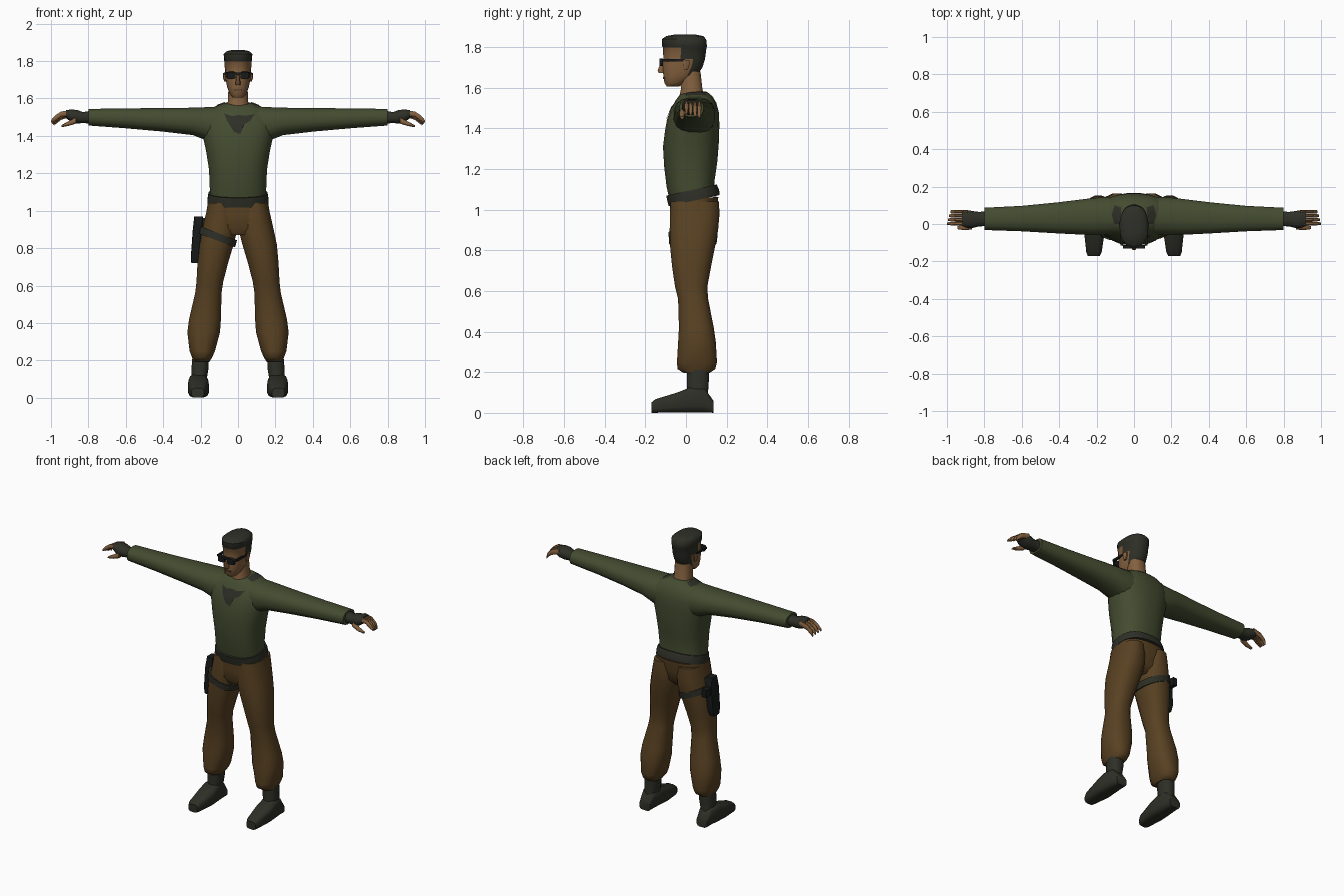
import bpy, bmesh, math
from mathutils import Vector
from mathutils.bvhtree import BVHTree


def material(name, r, g, b):
    m = bpy.data.materials.new(name)
    m.diffuse_color = (r, g, b, 1)
    return m


GREEN = material("olive shirt", 0.058, 0.072, 0.030)
BROWN = material("brown trousers", 0.098, 0.053, 0.016)
DARK = material("dark cloth", 0.027, 0.029, 0.020)
SKIN = material("skin", 0.235, 0.120, 0.050)
LIP = material("lip", 0.110, 0.050, 0.025)
BLACK = material("black", 0.009, 0.010, 0.010)


def finish(name, bm, mats, rule=None, angle=50):
    bmesh.ops.recalc_face_normals(bm, faces=bm.faces)
    if rule:
        for f in bm.faces:
            f.material_index = rule(f.calc_center_median())
    me = bpy.data.meshes.new(name)
    bm.to_mesh(me)
    bm.free()
    for m in mats:
        me.materials.append(m)
    me.shade_smooth()
    me.set_sharp_from_angle(angle=math.radians(angle))
    ob = bpy.data.objects.new(name, me)
    bpy.context.collection.objects.link(ob)
    return ob


def loft(name, rings, mats, axis="z", n=2.4, segs=16, side=1, slope=0, rule=None, angle=50):
    """Skin rounded sections (t, a0, a1, b0, b1) stacked along an axis.
    Axis z uses a=x b=y, axis x uses a=y b=z, axis y uses a=x b=z."""
    bm = bmesh.new()
    loops = []
    for t, a0, a1, b0, b1 in rings:
        loop = []
        for i in range(segs):
            w = 2 * math.pi * (i + 0.5) / segs
            c, s = math.cos(w), math.sin(w)
            a = (a0 + a1) / 2 + (a1 - a0) / 2 * math.copysign(abs(c) ** (2 / n), c)
            b = (b0 + b1) / 2 + (b1 - b0) / 2 * math.copysign(abs(s) ** (2 / n), s)
            p = {"z": (a, b, t + slope * b), "x": (t, a, b), "y": (a, t, b)}[axis]
            loop.append(bm.verts.new((p[0] * side, p[1], p[2])))
        loops.append(loop)
    for lo, hi in zip(loops, loops[1:]):
        for i in range(segs):
            j = (i + 1) % segs
            bm.faces.new((lo[i], lo[j], hi[j], hi[i]))
    bm.faces.new(loops[0])
    bm.faces.new(loops[-1])
    return finish(name, bm, mats, rule, angle)


def box(name, x, y, z, mat, side=1):
    bm = bmesh.new()
    bmesh.ops.create_cube(bm, size=1)
    for v in bm.verts:
        v.co = [(r[0] + r[1]) / 2 + c * (r[1] - r[0]) for c, r in zip(v.co, (x, y, z))]
        v.co.x *= side
    return finish(name, bm, [mat], angle=30)


def patch(name, pts, target, ray, mat):
    """Drop a flat outline onto a surface along a ray direction."""
    me, d = target.data, Vector(ray)
    tree = BVHTree.FromPolygons([v.co for v in me.vertices], [p.vertices[:] for p in me.polygons])
    bm = bmesh.new()
    bm.faces.new([bm.verts.new(p) for p in pts])
    bmesh.ops.triangulate(bm, faces=bm.faces)
    bmesh.ops.subdivide_edges(bm, edges=bm.edges, cuts=3, use_grid_fill=True)
    for v in bm.verts:
        hit = tree.ray_cast(v.co, d)[0]
        if hit:
            v.co = hit - d * 0.004
    bmesh.ops.recalc_face_normals(bm, faces=bm.faces)
    if sum(f.normal.dot(d) for f in bm.faces) > 0:
        bmesh.ops.reverse_faces(bm, faces=bm.faces)
    me = bpy.data.meshes.new(name)
    bm.to_mesh(me)
    bm.free()
    me.materials.append(mat)
    bpy.context.collection.objects.link(bpy.data.objects.new(name, me))


# Shirt body
torso = loft("shirt_body", [
    (1.05, -.152, .152, -.080, .150), (1.12, -.152, .152, -.096, .140),
    (1.22, -.156, .156, -.108, .155), (1.32, -.172, .172, -.114, .163),
    (1.40, -.190, .190, -.104, .165), (1.46, -.200, .200, -.092, .163),
    (1.51, -.190, .190, -.070, .150), (1.545, -.140, .140, -.050, .130),
    (1.568, -.085, .085, -.030, .105), (1.572, -.060, .060, -.020, .092)],
    [GREEN], slope=.1, segs=24, angle=80)

# Dark shirt markings
patch("chest_mark", [(x, -1, z) for x, z in (
    (-.075, 1.520), (-.03, 1.505), (0, 1.512), (.04, 1.508), (.09, 1.518), (.065, 1.48),
    (.035, 1.463), (.012, 1.41), (-.02, 1.42), (-.015, 1.455), (-.055, 1.475))],
    torso, (0, 1, 0), DARK)
for s, tag in ((1, "left"), (-1, "right")):
    patch("collar_mark_" + tag, [(s * x, y, 3) for x, y in (
        (.066, .0), (.105, .0), (.118, .05), (.105, .1), (.07, .09))], torso, (0, 0, -1), DARK)

# Belt and trouser seat
loft("belt", [(1.035, -.163, .163, -.086, .167), (1.06, -.163, .163, -.092, .164),
              (1.09, -.158, .158, -.098, .152)], [DARK], slope=.22, segs=24)
loft("trouser_seat", [
    (.875, -.120, .120, -.055, .10), (.91, -.185, .185, -.074, .135),
    (.98, -.172, .172, -.078, .152), (1.05, -.160, .160, -.080, .160)],
    [BROWN], slope=.08, segs=24)

for s, tag in ((1, "left_"), (-1, "right_")):
    # Sleeve
    loft(tag + "sleeve", [
        (.08, -.060, .145, 1.36, 1.560), (.17, -.062, .145, 1.375, 1.555),
        (.24, -.060, .138, 1.403, 1.552), (.40, -.052, .118, 1.422, 1.550),
        (.60, -.040, .098, 1.440, 1.548), (.80, -.033, .088, 1.455, 1.545)],
        [GREEN], axis="x", side=s)
    # Glove, fingers and thumb
    loft(tag + "glove", [
        (.79, -.012, .068, 1.465, 1.535), (.83, -.014, .066, 1.468, 1.528),
        (.86, -.022, .070, 1.465, 1.540), (.895, -.022, .076, 1.475, 1.542),
        (.92, -.012, .074, 1.495, 1.538)], [DARK], axis="x", side=s, segs=12)
    for k in range(4):
        y, drop = -.008 + k * .021, .006 * k
        loft(f"{tag}finger_{k + 1}", [
            (.89, y, y + .021, 1.503, 1.537), (.945, y, y + .021, 1.503 - drop, 1.532 - drop / 2),
            (.975, y, y + .02, 1.480 - drop, 1.512 - drop),
            (1.0 - drop, y + .003, y + .017, 1.470 - drop, 1.485 - drop)],
            [SKIN], axis="x", side=s, segs=8)
    loft(tag + "thumb", [
        (.865, -.030, .005, 1.465, 1.50), (.905, -.034, -.006, 1.453, 1.480),
        (.945, -.028, -.010, 1.446, 1.458)], [SKIN], axis="x", side=s, segs=8)
    # Trouser leg, gathered over the boot
    loft(tag + "trouser_leg", [
        (.195, .150, .240, -.010, .115), (.215, .138, .246, -.043, .145),
        (.25, .122, .260, -.046, .154), (.35, .095, .272, -.040, .148),
        (.42, .090, .263, -.036, .138), (.56, .087, .230, -.040, .110),
        (.62, .078, .223, -.055, .106), (.72, .052, .218, -.070, .125),
        (.82, .022, .209, -.080, .145), (.90, .002, .192, -.082, .160),
        (.97, .004, .176, -.081, .166), (1.04, .020, .160, -.078, .165)],
        [BROWN], side=s)
    # Boot
    loft(tag + "boot_shaft", [
        (.04, .168, .252, .0, .12), (.10, .166, .248, .004, .110),
        (.16, .156, .250, .004, .114), (.23, .154, .244, .004, .114)], [DARK], side=s, segs=12)
    loft(tag + "boot_foot", [
        (-.17, .182, .248, 0, .052), (-.15, .172, .256, 0, .068), (-.04, .155, .268, 0, .102),
        (.02, .158, .266, 0, .126), (.09, .164, .258, 0, .125), (.135, .172, .250, 0, .060)],
        [DARK], axis="y", n=3.6, segs=12, side=s)
    # Ear, lens and temple
    loft(tag + "ear", [(1.69, .062, .074, -.012, .010), (1.71, .062, .080, -.016, .018),
                       (1.735, .062, .080, -.014, .018)], [SKIN], side=s, segs=8)
    loft(tag + "lens", [(-.131, .012, .058, 1.705, 1.742), (-.112, .012, .062, 1.705, 1.744)],
         [BLACK], axis="y", n=4, segs=12, side=s)
    box(tag + "temple", (.060, .073), (-.115, -.005), (1.728, 1.741), BLACK, s)

# Neck and head, with hair chosen by height and depth
loft("neck", [(1.53, -.065, .065, -.040, .100), (1.59, -.054, .054, -.026, .082),
              (1.68, -.052, .052, -.030, .072)], [SKIN])


def hair_rule(c):
    hair = c.z > 1.795 or (c.y > -.03 and c.z > 1.74) or (c.y > .018 and c.z > 1.66)
    return 1 if hair else 0


loft("head", [
    (1.605, -.028, .028, -.094, -.035), (1.622, -.044, .044, -.106, -.005),
    (1.66, -.058, .058, -.112, .055), (1.70, -.066, .066, -.115, .082),
    (1.74, -.070, .070, -.112, .094), (1.798, -.073, .073, -.114, .102),
    (1.803, -.076, .076, -.118, .104), (1.838, -.077, .077, -.120, .100),
    (1.853, -.060, .060, -.098, .085), (1.86, -.030, .030, -.060, .050)],
    [SKIN, DARK], n=2.3, segs=24, rule=hair_rule)
loft("nose", [(1.672, -.014, .014, -.136, -.10), (1.685, -.014, .014, -.141, -.10),
              (1.735, -.007, .007, -.119, -.10)], [SKIN], segs=8)
box("mouth", (-.022, .022), (-.1135, -.106), (1.643, 1.651), LIP)
box("glasses_bridge", (-.014, .014), (-.129, -.11), (1.728, 1.740), BLACK)

# Thigh strap, holster and pistol grip on the right leg
strap = loft("thigh_strap", [(.840, .014, .212, -.085, .152), (.882, .004, .205, -.087, .157)],
             [DARK], side=-1)
for v in strap.data.vertices:
    v.co.z -= .38 * (v.co.x + .11)
loft("holster", [(.72, -.250, -.212, .000, .060), (.76, -.252, -.206, -.008, .075),
                 (.90, -.242, -.192, -.010, .080), (.97, -.234, -.186, .000, .060)],
     [BLACK], n=6, segs=12, angle=30)
box("pistol_grip", (-.236, -.206), (.06, .125), (.865, .915), BLACK)
box("holster_hanger", (-.205, -.165), (.01, .06), (.90, .96), DARK)
